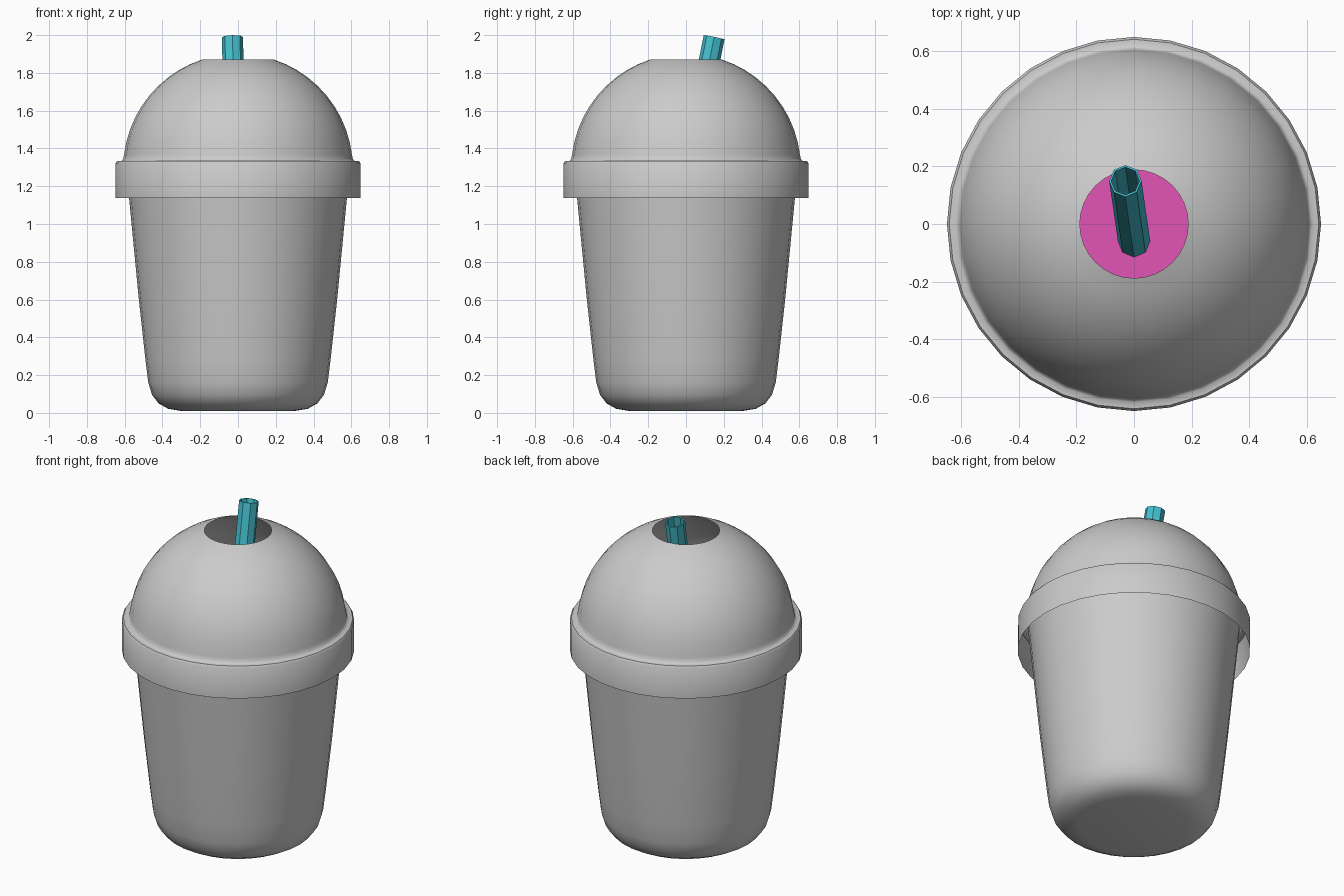
import bpy, bmesh
from math import sin, cos, pi, radians, atan2
from mathutils import Vector

if "Cube" in bpy.data.objects:
    bpy.data.objects.remove(bpy.data.objects["Cube"])


def material(name, color):
    m = bpy.data.materials.new(name)
    m.diffuse_color = color
    m.use_nodes = True
    m.node_tree.nodes["Principled BSDF"].inputs["Base Color"].default_value = m.diffuse_color
    return m


def lathe(name, profile, sides, smooth=True, closed=False, mat=None):
    """Spin a (radius, height) profile round z; radius 0 becomes a pole."""
    bm = bmesh.new()
    rings = []
    for r, z in profile:
        n = 1 if r == 0 else sides
        rings.append([bm.verts.new((r * cos(2 * pi * i / sides),
                                    r * sin(2 * pi * i / sides), z)) for i in range(n)])
    pairs = list(zip(rings, rings[1:]))
    if closed:
        pairs.append((rings[-1], rings[0]))
    for a, b in pairs:
        for i in range(sides):
            j = (i + 1) % sides
            quad = [a[i % len(a)], a[j % len(a)], b[j % len(b)], b[i % len(b)]]
            bm.faces.new(list(dict.fromkeys(quad)))
    if closed:
        bmesh.ops.recalc_face_normals(bm, faces=bm.faces)
    me = bpy.data.meshes.new(name)
    bm.to_mesh(me)
    bm.free()
    if smooth:
        me.polygons.foreach_set("use_smooth", [True] * len(me.polygons))
        me.set_sharp_from_angle(angle=radians(50))
    if mat:
        me.materials.append(mat)
    ob = bpy.data.objects.new(name, me)
    bpy.context.collection.objects.link(ob)
    return ob


SIDES = 32

# Tapered cup with rounded foot
lathe("cup", [(0, 0.01), (0.30, 0.01), (0.37, 0.022), (0.42, 0.05), (0.455, 0.095),
              (0.475, 0.16), (0.49, 0.28), (0.525, 0.60), (0.577, 1.14), (0.59, 1.27)], SIDES)

# Lid: outer band, ledge, fillet and open-topped dome
R, CZ = 0.608, 1.293
a0, a1 = atan2(0.075, R), atan2(1.872 - CZ, 0.188)
dome = [(R * cos(a0 + (a1 - a0) * i / 10), CZ + R * sin(a0 + (a1 - a0) * i / 10))
        for i in range(11)]
lathe("dome_lid", [(0.648, 1.138), (0.648, 1.322), (0.64, 1.334), (0.618, 1.334),
                   (0.608, 1.343)] + dome, SIDES)

# Drink surface
pink = material("pink_drink", (0.75, 0.09, 0.46, 1))
lathe("drink", [(0.558, 0.96), (0, 0.96)], SIDES, smooth=False, mat=pink)

# Slanted hollow straw
cyan = material("cyan_straw", (0.06, 0.54, 0.64, 1))
top = Vector((-0.03, 0.149, 1.989))
axis = Vector((-0.03, 0.207, 1.03)).normalized()
length = 1.85
straw = lathe("straw", [(0.056, 0), (0.056, length), (0.049, length), (0.049, 0)],
              8, smooth=False, closed=True, mat=cyan)
straw.rotation_mode = 'QUATERNION'
straw.rotation_quaternion = Vector((0, 0, 1)).rotation_difference(axis)
straw.location = top - axis * length
